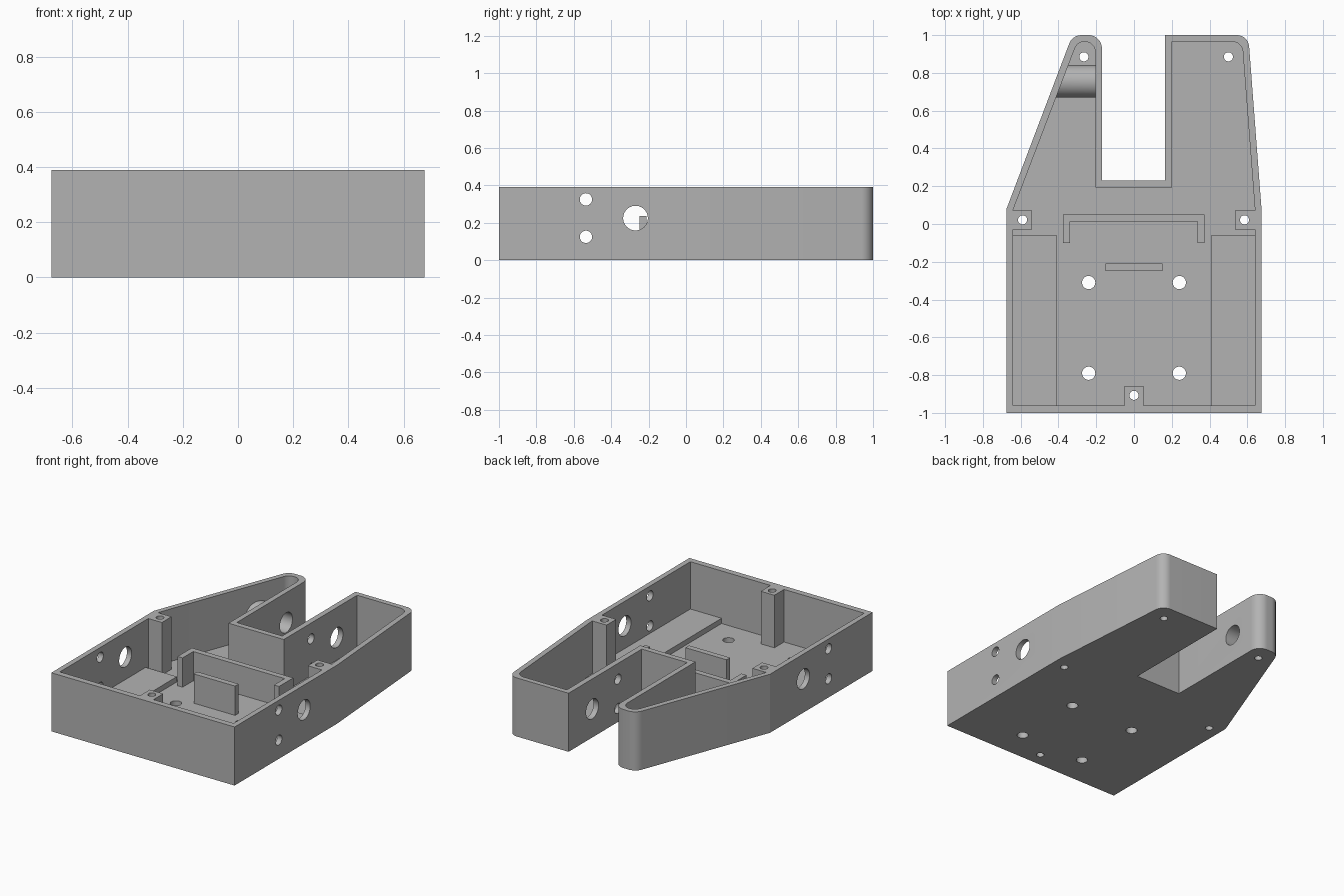
import bpy, bmesh, math
from mathutils import Vector

if "Cube" in bpy.data.objects:
    bpy.data.objects.remove(bpy.data.objects["Cube"])

grey = bpy.data.materials.new("plain_grey")
grey.diffuse_color = (0.45, 0.45, 0.45, 1)
grey.use_nodes = True
grey.node_tree.nodes["Principled BSDF"].inputs["Base Color"].default_value = grey.diffuse_color
H, FLOOR = 0.39, 0.04


def make(name, bm):
    bmesh.ops.recalc_face_normals(bm, faces=bm.faces)
    me = bpy.data.meshes.new(name)
    bm.to_mesh(me)
    bm.free()
    ob = bpy.data.objects.new(name, me)
    bpy.context.collection.objects.link(ob)
    me.materials.append(grey)
    return ob


def rounded(corners, steps=10):
    """Corners are (x, y, radius); returns the outline with arcs put in."""
    out = []
    for i, (x, y, r) in enumerate(corners):
        p = Vector((x, y))
        if r == 0:
            out.append(p)
            continue
        a = (Vector(corners[i - 1][:2]) - p).normalized()
        b = (Vector(corners[(i + 1) % len(corners)][:2]) - p).normalized()
        half = a.angle(b) / 2
        c = p + (a + b).normalized() * (r / math.sin(half))
        s = p + a * (r / math.tan(half)) - c
        e = p + b * (r / math.tan(half)) - c
        for k in range(steps + 1):
            t = k / steps
            out.append(c + s.lerp(e, t).normalized() * r if 0 < t < 1 else c + (s if t == 0 else e))
    return out


def prism(name, pts, z0, z1):
    bm = bmesh.new()
    face = bm.faces.new([bm.verts.new((p[0], p[1], z0)) for p in pts])
    ext = bmesh.ops.extrude_face_region(bm, geom=[face])
    top = [v for v in ext["geom"] if isinstance(v, bmesh.types.BMVert)]
    bmesh.ops.translate(bm, verts=top, vec=(0, 0, z1 - z0))
    return make(name, bm)


def box(name, x0, x1, y0, y1, z0, z1):
    return prism(name, [(x0, y0), (x1, y0), (x1, y1), (x0, y1)], z0, z1)


def rod(name, axis, a, b, u, v, r):
    """Cylinder along x (u, v = y, z) or along z (u, v = x, y)."""
    pts = [(u + r * math.cos(t), v + r * math.sin(t))
           for t in (2 * math.pi * k / 40 for k in range(40))]
    ob = prism(name, pts, a, b)
    if axis == "x":
        for vert in ob.data.vertices:
            y, z, x = vert.co
            vert.co = (x, y, z)
    return ob


def combine(ob, tool, op="DIFFERENCE"):
    tool.hide_render = True
    mod = ob.modifiers.new("bool", "BOOLEAN")
    mod.operation, mod.solver, mod.object = op, "EXACT", tool
    bpy.context.view_layer.objects.active = ob
    bpy.ops.object.modifier_apply(modifier=mod.name)
    bpy.data.objects.remove(tool)


def drill(ob, *args):
    combine(ob, rod("drill", *args))


# Tray shell: two-pronged outline with a matching cavity
outer = rounded([(-0.675, -1, 0), (0.675, -1, 0), (0.675, 0.08, 0), (0.605, 1, 0.065),
                 (0.165, 1, 0), (0.165, 0.23, 0), (-0.17, 0.23, 0), (-0.17, 1, 0.07),
                 (-0.326, 1, 0.07), (-0.675, 0.08, 0)])
inner = rounded([(-0.64, -0.96, 0), (0.64, -0.96, 0), (0.64, 0.08, 0), (0.572, 0.965, 0.055),
                 (0.202, 0.965, 0), (0.202, 0.193, 0), (-0.205, 0.193, 0), (-0.205, 0.965, 0.055),
                 (-0.30, 0.965, 0.055), (-0.64, 0.075, 0)])
tray = prism("tray", outer, 0, H)
combine(tray, prism("cavity", inner, FLOOR, H + 0.1))

# Side wall holes, both sides
for y, z, r in [(-0.27, 0.225, 0.066), (-0.535, 0.325, 0.033), (-0.535, 0.125, 0.033)]:
    drill(tray, "x", -0.8, 0.8, y, z, r)

# Holes in the walls facing the notch
drill(tray, "x", -0.25, 0.25, 0.75, 0.19, 0.066)
for z in (0.285, 0.09):
    drill(tray, "x", 0.1, 0.25, 0.48, z, 0.033)

# Floor holes
for x, y, r in [(-0.24, -0.31, 0.035), (0.24, -0.31, 0.035), (-0.24, -0.79, 0.035),
                (0.24, -0.79, 0.035), (-0.265, 0.885, 0.024), (0.50, 0.885, 0.024),
                (-0.59, 0.022, 0.024), (0.585, 0.022, 0.024), (0, -0.907, 0.024)]:
    drill(tray, "z", -0.1, 0.1, x, y, r)

# Screw posts
parts = [tray]
for name, x0, x1, y0, y1, x, y in [
        ("left_post", -0.64, -0.54, -0.03, 0.072, -0.59, 0.022),
        ("right_post", 0.535, 0.64, -0.03, 0.072, 0.585, 0.022),
        ("front_post", -0.05, 0.05, -0.96, -0.858, 0, -0.907)]:
    post = box(name, x0, x1, y0, y1, FLOOR, H)
    drill(post, "z", 0, 0.5, x, y, 0.024)
    parts.append(post)

# Bored boss between the inner and slanted walls of the left prong
boss = rod("axle_boss", "x", -0.5, -0.205, 0.755, 0.19, 0.086)
combine(boss, prism("clip", inner, 0, H), "INTERSECT")
drill(boss, "x", -0.33, -0.1, 0.75, 0.19, 0.066)
parts.append(boss)

# Raised floor pads
for name, x0, x1 in [("left_pad", -0.64, -0.41), ("right_pad", 0.41, 0.64)]:
    parts.append(box(name, x0, x1, -0.96, -0.057, FLOOR, 0.075))

# U-shaped bracket and upright tab
parts.append(prism("bracket", [(-0.375, -0.1), (-0.338, -0.1), (-0.338, 0.012), (0.335, 0.012),
                               (0.335, -0.1), (0.372, -0.1), (0.372, 0.05), (-0.375, 0.05)],
                   FLOOR, 0.235))
parts.append(box("upright_tab", -0.152, 0.152, -0.248, -0.21, FLOOR, 0.235))

# Smooth the rounded surfaces, keep edges sharp
bpy.ops.object.select_all(action="DESELECT")
for ob in parts:
    ob.select_set(True)
bpy.context.view_layer.objects.active = tray
bpy.ops.object.shade_smooth_by_angle(angle=math.radians(20))
